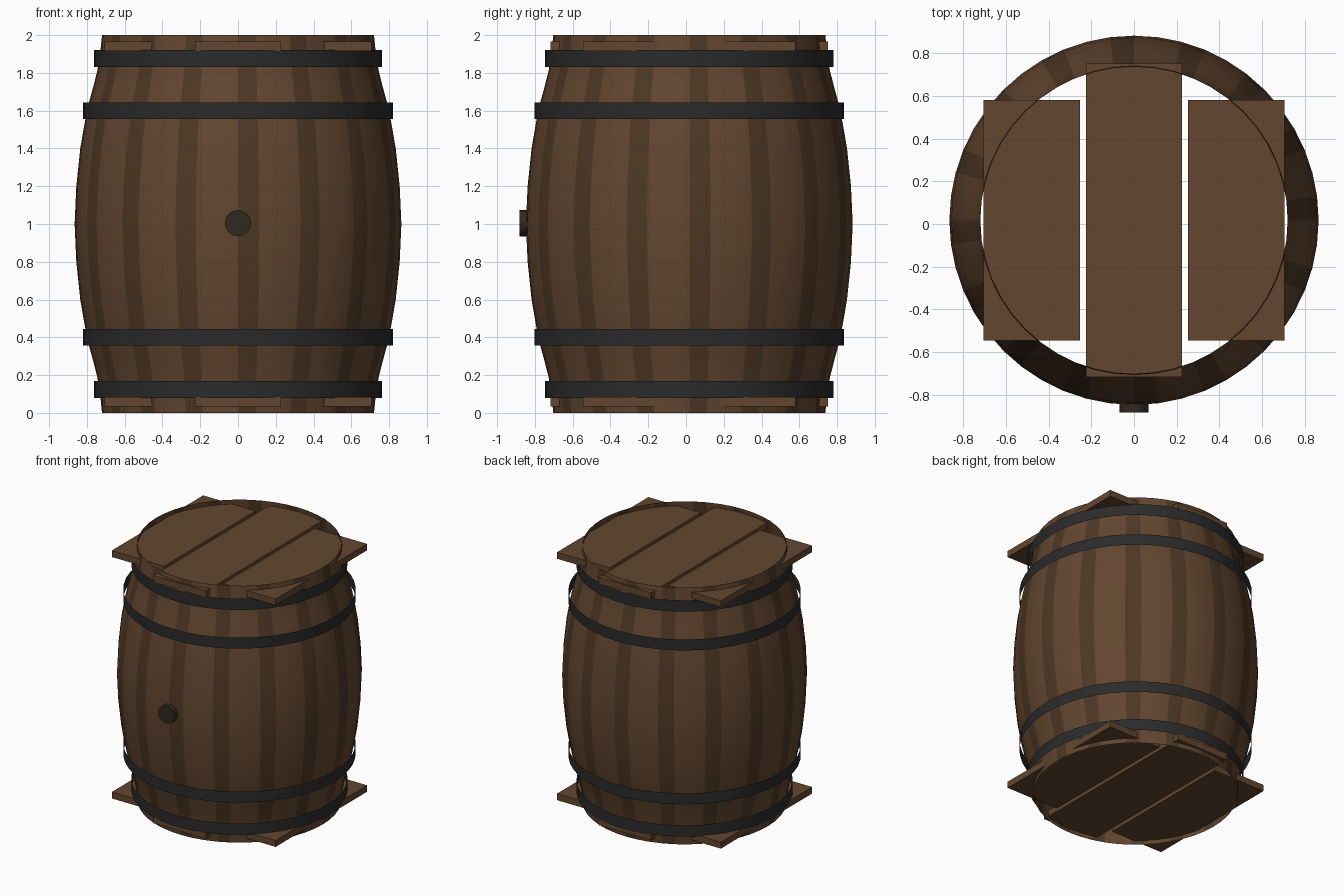
import bpy, bmesh
from math import pi, cos, sin

if "Cube" in bpy.data.objects:
    bpy.data.objects.remove(bpy.data.objects["Cube"])

CY = 0.0175   # barrel axis in y; the bung sticks out to the front
SEG = 48


def material(name, rgb):
    m = bpy.data.materials.new(name)
    m.diffuse_color = (*rgb, 1)
    m.use_nodes = True
    m.node_tree.nodes["Principled BSDF"].inputs["Base Color"].default_value = m.diffuse_color
    return m


wood = material("wood", (0.125, 0.062, 0.029))
dark_wood = material("dark_wood", (0.075, 0.039, 0.018))
iron = material("iron", (0.024, 0.024, 0.024))
bung_wood = material("bung_wood", (0.03, 0.021, 0.014))


def lathe(name, profile, mats, pick=lambda i: 0):
    """Open shell of revolution from (radius, z) points."""
    bm = bmesh.new()
    rings = [[bm.verts.new((r * cos(2 * pi * i / SEG), r * sin(2 * pi * i / SEG), z))
              for i in range(SEG)] for r, z in profile]
    for a, b in zip(rings, rings[1:]):
        for i in range(SEG):
            j = (i + 1) % SEG
            f = bm.faces.new((a[i], a[j], b[j], b[i]))
            f.material_index = pick(i)
            f.smooth = True
    me = bpy.data.meshes.new(name)
    bm.to_mesh(me)
    bm.free()
    for m in mats:
        me.materials.append(m)
    ob = bpy.data.objects.new(name, me)
    ob.location.y = CY
    bpy.context.collection.objects.link(ob)
    return ob


# Bulging stave shell, open at both ends, every third strip darker
half = [(0.72, 0), (0.73, 0.1), (0.745, 0.19), (0.768, 0.28), (0.79, 0.36), (0.811, 0.46),
        (0.835, 0.6), (0.856, 0.8), (0.865, 1.0)]
profile = half + [(r, 2 - z) for r, z in reversed(half[:-1])]
lathe("staves", profile, [wood, dark_wood], lambda i: 1 if i % 3 == 0 else 0)

# Thin straight iron hoops, mirrored top and bottom
for label, r, z0, z1 in (("end", 0.763, 0.08, 0.168), ("inner", 0.82, 0.358, 0.443)):
    lathe(f"lower_{label}_hoop", [(r, z0), (r, z1)], [iron])
    lathe(f"upper_{label}_hoop", [(r, 2 - z1), (r, 2 - z0)], [iron])

# Three head planks at each end
for end, z in (("lower", 0.06), ("upper", 1.94)):
    for side, x, length in (("left", -0.48, 1.125), ("middle", 0, 1.47), ("right", 0.48, 1.125)):
        bpy.ops.mesh.primitive_cube_add(size=1, location=(x, CY, z))
        ob = bpy.context.object
        ob.name = f"{end}_{side}_plank"
        ob.scale = (0.452, length, 0.05)
        ob.data.materials.append(wood)

# Bung on the front
bpy.ops.mesh.primitive_cylinder_add(vertices=24, radius=0.069, depth=0.065,
                                    location=(0, -0.85, 1.004), rotation=(pi / 2, 0, 0))
bung = bpy.context.object
bung.name = "bung"
bung.data.materials.append(bung_wood)
bpy.ops.object.shade_smooth_by_angle()
